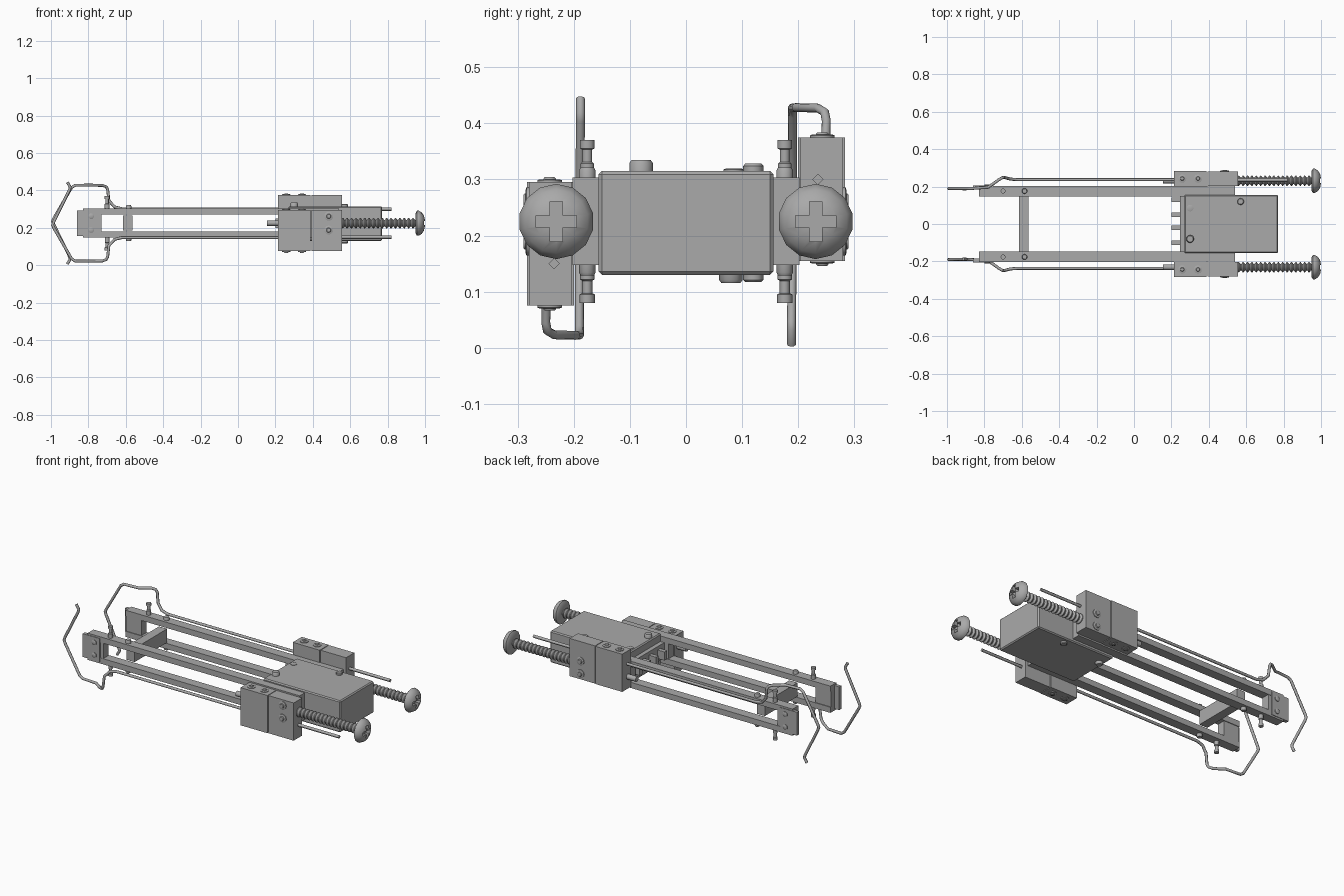
import bpy, bmesh, math
from mathutils import Vector

cube = bpy.data.objects.get("Cube")
if cube:
    bpy.data.objects.remove(cube, do_unlink=True)

MID = 0.225   # height of the long axis; the two sides are half-turn copies about it
SIDES = ((1, "back"), (-1, "front"))

metal = bpy.data.materials.new("grey metal")
metal.use_nodes = True
grey = (0.4, 0.4, 0.4, 1)
metal.diffuse_color = grey
metal.node_tree.nodes["Principled BSDF"].inputs["Base Color"].default_value = grey


def turned(s, p):
    """Place a back-side point on side s by a half turn about the long axis."""
    return Vector((p[0], s * p[1], MID + s * (p[2] - MID)))


def finish(name, bm, smooth=False):
    bmesh.ops.recalc_face_normals(bm, faces=bm.faces)
    mesh = bpy.data.meshes.new(name)
    bm.to_mesh(mesh)
    bm.free()
    ob = bpy.data.objects.new(name, mesh)
    bpy.context.collection.objects.link(ob)
    mesh.materials.append(metal)
    if smooth:
        bpy.ops.object.select_all(action='DESELECT')
        ob.select_set(True)
        bpy.context.view_layer.objects.active = ob
        bpy.ops.object.shade_smooth_by_angle(angle=math.radians(40))
    return ob


def add_box(bm, lo, hi):
    verts = bmesh.ops.create_cube(bm, size=1)["verts"]
    for v in verts:
        v.co = Vector([(a + b) / 2 + c * abs(b - a) for a, b, c in zip(lo, hi, v.co)])


def boxes(name, spans, s=1, bevel=0):
    bm = bmesh.new()
    for lo, hi in spans:
        add_box(bm, turned(s, lo), turned(s, hi))
    ob = finish(name, bm)
    if bevel:
        mod = ob.modifiers.new("edge", 'BEVEL')
        mod.width, mod.segments = bevel, 1
    return ob


def lathe(name, profile, origin, axis, sides=12):
    """Revolve (radius, distance) pairs about an axis through origin."""
    bm = bmesh.new()
    verts = [bm.verts.new((r, 0, t)) for r, t in profile]
    edges = [bm.edges.new(pair) for pair in zip(verts, verts[1:])]
    bmesh.ops.spin(bm, geom=verts + edges, cent=(0, 0, 0), axis=(0, 0, 1),
                   angle=math.tau, steps=sides)
    bmesh.ops.remove_doubles(bm, verts=bm.verts, dist=0.0003)
    turn = Vector((0, 0, 1)).rotation_difference(Vector(axis))
    for v in bm.verts:
        v.co = turn @ v.co + Vector(origin)
    return finish(name, bm, True)


def disc(name, r, h, origin, axis):
    return lathe(name, [(0, -0.01), (r, -0.01), (r, h * 0.7), (r * 0.8, h), (0, h)], origin, axis)


def wire(name, points, radius, resolution):
    curve = bpy.data.curves.new(name, 'CURVE')
    curve.dimensions = '3D'
    curve.bevel_depth, curve.bevel_resolution = radius, resolution
    curve.use_fill_caps = True
    spline = curve.splines.new('POLY')
    spline.points.add(len(points) - 1)
    for p, co in zip(spline.points, points):
        p.co = (*co, 1)
    ob = bpy.data.objects.new(name, curve)
    bpy.context.collection.objects.link(ob)
    curve.materials.append(metal)
    return ob


# Main housing and its front connector comb
boxes("housing", [((0.27, -0.156, 0.13), (0.77, 0.156, 0.315))], bevel=0.006)
boxes("connector_plate", [((0.245, -0.15, 0.18), (0.275, 0.15, 0.27))])
boxes("connector_tabs", [((0.2, y - 0.012, 0.2), (0.25, y + 0.012, 0.25))
                         for y in (0.13, 0.05, -0.02, -0.1)])
for s, side in SIDES:
    disc(side + "_housing_bolt", 0.021, 0.02, turned(s, (0.3, -0.08, 0.315)), (0, 0, s))
    disc(side + "_housing_ring", 0.018, 0.004, turned(s, (0.3, 0.085, 0.315)), (0, 0, s))
    z = 0.315 if s > 0 else 0.13
    disc(side + "_housing_rivet", 0.018, 0.013, (0.57, 0.12, z), (0, 0, s))

# Brace between the rails
boxes("cross_brace", [((-0.615, -0.15, 0.185), (-0.563, 0.15, 0.265))])

# Threaded screw outline: core, zigzag thread, domed head
shaft = [(0, 0), (0.02, 0)]
for i in range(17):
    x = 0.01 + i * 0.0235
    shaft += [(0.018, x), (0.028, x + 0.008), (0.028, x + 0.012), (0.018, x + 0.02)]
head = [(0.018, 0.41), (0.055, 0.41), (0.067, 0.417), (0.067, 0.426),
        (0.057, 0.443), (0.038, 0.455), (0.018, 0.46), (0, 0.46)]
stud = [(0, 0), (0.013, 0), (0.013, 0.025), (0.009, 0.028), (0.009, 0.05),
        (0.0135, 0.052), (0.0135, 0.067), (0, 0.067)]

for s, side in SIDES:
    # Open rail frame with end plate
    boxes(side + "_rail", [
        ((-0.83, 0.148, 0.27), (0.54, 0.202, 0.303)),
        ((-0.83, 0.148, 0.147), (0.54, 0.202, 0.18)),
        ((-0.83, 0.152, 0.179), (-0.73, 0.2, 0.271)),
        ((0.22, 0.152, 0.179), (0.54, 0.2, 0.271))], s)
    boxes(side + "_end_plate", [((-0.86, 0.185, 0.157), (-0.75, 0.205, 0.293))], s)
    for n, z in enumerate((0.188, 0.262)):
        disc(f"{side}_end_rivet_{n}", 0.015, 0.006, turned(s, (-0.785, 0.205, z)), (0, s, 0))
        disc(f"{side}_face_screw_{n}", 0.024, 0.006, turned(s, (0.485, 0.28, z)), (0, s, 0))
        disc(f"{side}_face_screw_core_{n}", 0.013, 0.01, turned(s, (0.485, 0.28, z)), (0, s, 0))

    # Studs and small bolts above and below each rail
    for k, level in ((1, "upper"), (-1, "lower")):
        z = MID + k * 0.078
        lathe(f"{side}_{level}_stud", stud, (-0.7, s * 0.176, z), (0, 0, k), 10)
        disc(f"{side}_{level}_rail_bolt", 0.015, 0.018, (-0.585, s * 0.176, z), (0, 0, k))

    # Two-part clamp block
    boxes(side + "_clamp_block", [((0.214, 0.2, 0.155), (0.388, 0.283, 0.375)),
                                  ((0.392, 0.203, 0.155), (0.556, 0.28, 0.375))], s)
    for n, x in enumerate((0.258, 0.342)):
        for k, z in ((1, 0.375), (-1, 0.155)):
            o = turned(s, (x, 0.243, z))
            disc(f"{side}_clamp_screw_{n}_{k}", 0.022, 0.005, o, (0, 0, s * k))
            disc(f"{side}_clamp_screw_core_{n}_{k}", 0.011, 0.009, o, (0, 0, s * k))

    # Adjusting screw with cross recess, and its tip
    c = turned(s, (0.54, 0.231, MID))
    screw = lathe(side + "_adjusting_screw", shaft + head, c, (1, 0, 0), 14)
    bm = bmesh.new()
    add_box(bm, (0.975, c.y - 0.036, MID - 0.011), (1.05, c.y + 0.036, MID + 0.011))
    add_box(bm, (0.975, c.y - 0.011, MID - 0.036), (1.05, c.y + 0.011, MID + 0.036))
    cutter = finish(side + "_recess_cutter", bm)
    cut = screw.modifiers.new("recess", 'BOOLEAN')
    cut.object, cut.use_self = cutter, True
    bpy.context.view_layer.objects.active = screw
    bpy.ops.object.modifier_apply(modifier=cut.name)
    bpy.data.objects.remove(cutter, do_unlink=True)
    lathe(side + "_screw_tip", [(0, 0), (0.015, 0), (0.015, 0.07), (0, 0.07)],
          turned(s, (0.155, 0.231, MID)), (1, 0, 0))

    # Straight guide rod and bent spring wire
    wire(side + "_guide_rod", [turned(s, (x, 0.235, 0.3)) for x in (0.5, 0.82)], 0.01, 0)
    path = [(0.25, 0.237, 0.302), (-0.62, 0.237, 0.302), (-0.66, 0.24, 0.312),
            (-0.69, 0.248, 0.345), (-0.697, 0.25, 0.405), (-0.705, 0.247, 0.42),
            (-0.725, 0.235, 0.427), (-0.78, 0.196, 0.428), (-0.87, 0.19, 0.428),
            (-0.89, 0.19, 0.415), (-0.985, 0.19, 0.25), (-0.991, 0.19, 0.235),
            (-0.985, 0.19, 0.218), (-0.9, 0.188, 0.045), (-0.897, 0.188, 0.032), (-0.913, 0.188, 0.006)]
    wire(side + "_spring_wire", [turned(s, p) for p in path], 0.008, 2)
